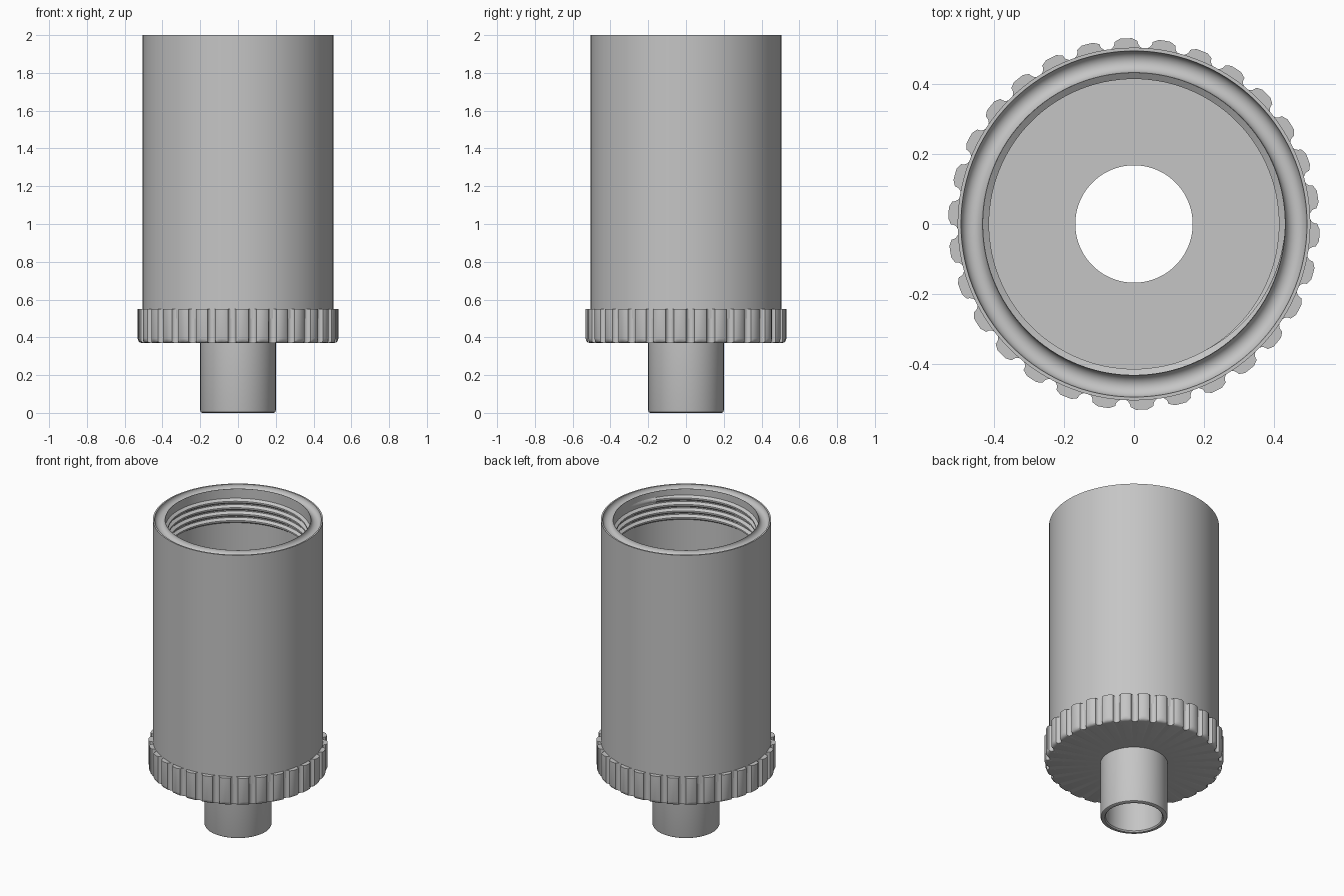
import bpy
from math import pi, sin, cos, sqrt, radians

cube = bpy.data.objects.get("Cube")
if cube:
    bpy.data.objects.remove(cube, do_unlink=True)

grey = bpy.data.materials.new("plain grey")
grey.use_nodes = True
color = (0.56, 0.56, 0.56, 1)
grey.diffuse_color = color
grey.node_tree.nodes["Principled BSDF"].inputs["Base Color"].default_value = color

SEG = 120
FLOOR = 0.46
BORE = 0.432


def add_part(name, rows, wrap_angle=True, wrap_profile=False, smooth=35):
    """Skin a grid of points: rows run along the profile, columns around the axis."""
    n, m = len(rows), len(rows[0])
    verts = [p for row in rows for p in row]
    faces = []
    for j in range(n if wrap_profile else n - 1):
        k = (j + 1) % n
        for i in range(m if wrap_angle else m - 1):
            h = (i + 1) % m
            faces.append((j * m + i, j * m + h, k * m + h, k * m + i))
    mesh = bpy.data.meshes.new(name)
    mesh.from_pydata(verts, [], faces)
    mesh.materials.append(grey)
    obj = bpy.data.objects.new(name, mesh)
    bpy.context.collection.objects.link(obj)
    bpy.ops.object.select_all(action="DESELECT")
    obj.select_set(True)
    bpy.context.view_layer.objects.active = obj
    bpy.ops.object.shade_smooth_by_angle(angle=radians(smooth))
    return obj


def lathe(name, profile, closed=False):
    angles = [2 * pi * i / SEG for i in range(SEG)]
    rows = [[(r * cos(a), r * sin(a), z) for a in angles] for r, z in profile]
    return add_part(name, rows, wrap_profile=closed)


# Body: outer wall, half-round groove in the rim, bore and floor
groove_mid, groove_r = 0.4645, 0.031
groove = [(groove_mid + groove_r * cos(pi * i / 12), 2 - groove_r * sin(pi * i / 12))
          for i in range(13)]
lathe("body", [(0.505, 0.5), (0.505, 2)] + groove
      + [(BORE, 2), (BORE, FLOOR), (0.2, FLOOR)])

# Outlet tube with a rounded lower lip
lathe("outlet_tube", [(0.19, 0), (0.197, 0.004), (0.2, 0.013), (0.2, FLOOR),
                      (0.168, FLOOR), (0.168, 0.008), (0.174, 0)], closed=True)

# Grip ring: scalloped outline, rounded at the bottom edge
TEETH, STEPS = 30, 16
PITCH = 2 * pi / TEETH
NOTCH_MID, NOTCH_R = 0.525, 0.022


def outline(angle, cap):
    side = NOTCH_MID * sin(angle)
    if abs(side) >= NOTCH_R:
        return cap
    return min(cap, NOTCH_MID * cos(angle) - sqrt(NOTCH_R ** 2 - side ** 2))


half = NOTCH_R / NOTCH_MID
local = [half * -cos(pi * i / 10) for i in range(11)]
local += [half + (PITCH - 2 * half) * i / 4 for i in range(1, 4)]
start = radians(2.5)
rows = []
for cap, z in [(0.19, 0.37), (0.51, 0.37), (0.52, 0.373), (0.527, 0.38),
               (0.532, 0.395), (0.532, 0.55), (0.49, 0.55)]:
    row = []
    for t in range(TEETH):
        for a in local:
            r, turn = outline(a, cap), start + t * PITCH + a
            row.append((r * cos(turn), r * sin(turn), z))
    rows.append(row)
add_part("grip_ring", rows, smooth=30)

# Internal screw thread: a ridge swept along a helix, tapering at both ends
TURNS, LEAD, LOW = 4, 0.042, 1.78
count = TURNS * SEG
rows = []
for depth, rise in [(0, 0.018), (1, 0.005), (1, -0.005), (0, -0.018)]:
    row = []
    for i in range(count + 1):
        a = 2 * pi * i / SEG
        taper = min(1, i / 20, (count - i) / 20)
        r = BORE + 0.001 - 0.018 * depth * taper
        row.append((r * cos(a), r * sin(a), LOW + LEAD * i / SEG + rise))
    rows.append(row)
add_part("screw_thread", rows, wrap_angle=False, smooth=30)
